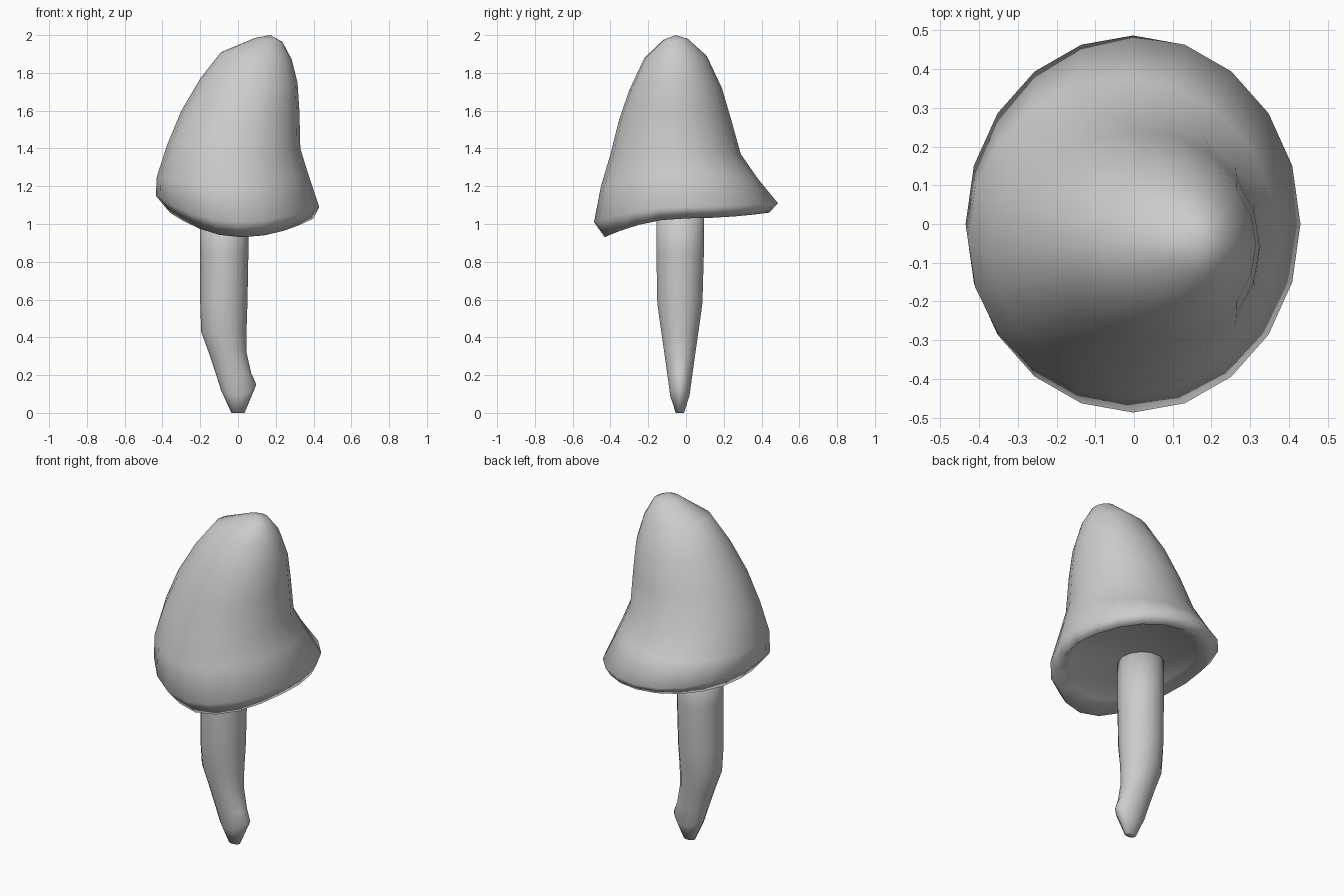
import bpy
from math import cos, sin, pi


def loft(name, rings, sides, start, end):
    """Skin tilted oval rings; each ring gives (offset, z) at left, right, front, back."""
    verts, faces = [start], []
    for (l, lz), (r, rz), (f, fz), (b, bz) in rings:
        for i in range(sides):
            c, s = cos(2 * pi * i / sides), sin(2 * pi * i / sides)
            x = (l + r) / 2 + c * (r - l) / 2
            y = (f + b) / 2 + s * (b - f) / 2
            z = c * c * (rz if c > 0 else lz) + s * s * (bz if s > 0 else fz)
            verts.append((x, y, z))
    verts.append(end)
    last = len(verts) - 1
    top = last - sides
    for i in range(sides):
        j = (i + 1) % sides
        faces.append((0, 1 + j, 1 + i))
        for k in range(len(rings) - 1):
            a = 1 + k * sides
            faces.append((a + i, a + j, a + sides + j, a + sides + i))
        faces.append((top + i, top + j, last))
    mesh = bpy.data.meshes.new(name)
    mesh.from_pydata(verts, [], faces)
    obj = bpy.data.objects.new(name, mesh)
    bpy.context.collection.objects.link(obj)
    for p in mesh.polygons:
        p.use_smooth = True
    return obj


# Cap: hollow underside, rolled rim, flared skirt, leaning crown
cap_rings = [
    ((-.30, 1.10), (.34, 1.09), (-.35, 0.99), (.38, 1.10)),
    ((-.36, 1.06), (.40, 1.03), (-.43, 0.93), (.44, 1.06)),
    ((-.435, 1.15), (.43, 1.09), (-.487, 1.01), (.487, 1.11)),
    ((-.43, 1.25), (.37, 1.27), (-.45, 1.20), (.38, 1.24)),
    ((-.375, 1.42), (.33, 1.40), (-.40, 1.37), (.29, 1.37)),
    ((-.30, 1.60), (.325, 1.60), (-.355, 1.55), (.24, 1.55)),
    ((-.20, 1.77), (.315, 1.75), (-.30, 1.71), (.19, 1.72)),
    ((-.09, 1.91), (.285, 1.87), (-.22, 1.88), (.11, 1.89)),
    ((.09, 1.985), (.235, 1.965), (-.12, 1.975), (.01, 1.98)),
]
loft("mushroom_cap", cap_rings, 20, (-.05, -.03, 1.09), (.17, -.055, 2.0))

# Stem: bent, tapering to a small foot
stem_rings = [
    ((-.035, 0), (.035, 0), (-.055, 0), (-.01, 0)),
    ((-.09, .12), (.097, .15), (-.085, .09), (.02, .09)),
    ((-.115, .20), (.07, .21), (-.10, .20), (.035, .20)),
    ((-.155, .32), (.045, .32), (-.12, .34), (.055, .34)),
    ((-.195, .43), (.045, .43), (-.135, .44), (.07, .44)),
    ((-.20, .58), (.05, .58), (-.155, .58), (.09, .58)),
    ((-.20, .85), (.055, .85), (-.16, .85), (.098, .85)),
    ((-.20, 1.12), (.055, 1.12), (-.16, 1.12), (.10, 1.12)),
]
loft("mushroom_stem", stem_rings, 14, (0, -.03, 0), (-.07, -.03, 1.12))
